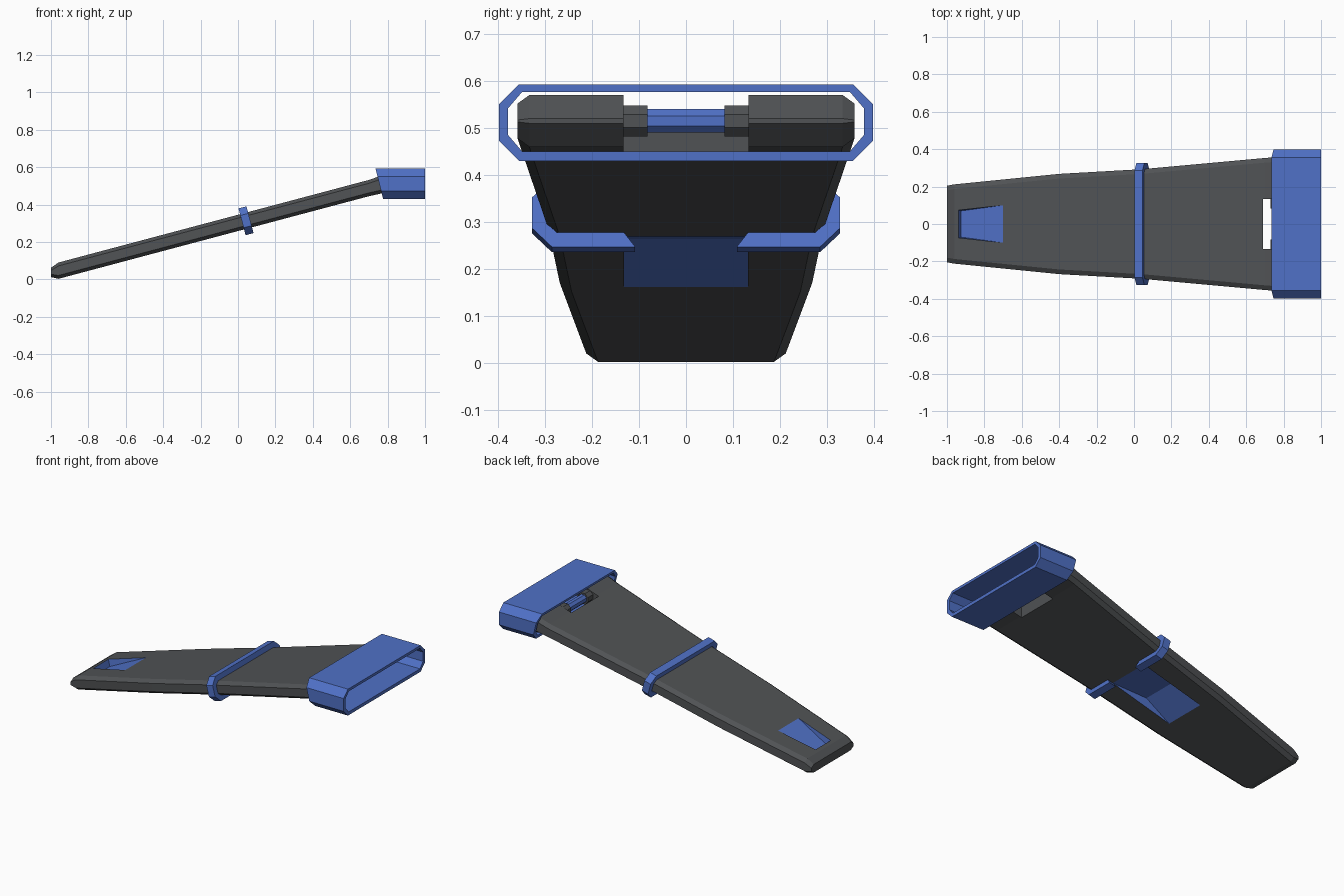
import bpy
import bmesh
from math import atan, cos, sin, pi

if "Cube" in bpy.data.objects:
    bpy.data.objects.remove(bpy.data.objects["Cube"], do_unlink=True)

SLOPE = 0.266


def material(name, rgb):
    m = bpy.data.materials.new(name)
    m.use_nodes = True
    m.diffuse_color = (*rgb, 1)
    m.node_tree.nodes["Principled BSDF"].inputs["Base Color"].default_value = (*rgb, 1)
    return m


DARK = material("charcoal", (0.08, 0.085, 0.09))
BLUE = material("blue", (0.08, 0.165, 0.57))


def loft(name, rings, slot, closed=False):
    """Skin matching rings of points; cap the ends unless the loop is closed."""
    bm = bmesh.new()
    loops = [[bm.verts.new(p) for p in ring] for ring in rings]
    n = len(loops[0])
    pairs = list(zip(loops, loops[1:]))
    if closed:
        pairs.append((loops[-1], loops[0]))
    else:
        bm.faces.new(loops[0])
        bm.faces.new(loops[-1])
    for a, b in pairs:
        for i in range(n):
            j = (i + 1) % n
            bm.faces.new((a[i], a[j], b[j], b[i]))
    bmesh.ops.recalc_face_normals(bm, faces=bm.faces)
    for f in bm.faces:
        f.material_index = slot
    mesh = bpy.data.meshes.new(name)
    bm.to_mesh(mesh)
    bm.free()
    mesh.materials.append(DARK)
    mesh.materials.append(BLUE)
    ob = bpy.data.objects.new(name, mesh)
    bpy.context.collection.objects.link(ob)
    return ob


def mid(x):
    """Height of the panel's middle plane."""
    return 0.0465 + SLOPE * (x + 0.96)


def octagon(w, low, high, cy, cz):
    half = [(w - cy, low), (w, low + cz), (w, high - cz), (w - cy, high)]
    return half + [(-y, z) for y, z in reversed(half)]


# Tapered panel: station x, bottom, top, half width
stations = [(-1.0, 0.012, 0.062, 0.205)]
for x, w in ((-0.96, 0.212), (-0.4, 0.268), (0.04, 0.293), (0.7, 0.353)):
    stations.append((x, mid(x) - 0.0435, mid(x) + 0.0435, w))
stations += [(0.77, 0.46, 0.556, 0.358), (0.81, 0.46, 0.57, 0.358), (0.86, 0.51, 0.52, 0.358)]
rings = []
for x, low, high, w in stations:
    cz = min(0.018, (high - low) * 0.3)
    rings.append([(x, y, z) for y, z in octagon(w, low, high, 0.025, cz)])
panel = loft("wing_panel", rings, 0)


# Cutters for the hinge slot and the two blue scoops
def cut(name, profile, slot):
    sides = [[(x, s * w, mid(x) + h) for x, h, w in profile] for s in (-1, 1)]
    ob = loft(name, sides, slot)
    ob.hide_render = True
    ob.hide_set(True)
    ob.display_type = 'WIRE'
    mod = panel.modifiers.new(name, 'BOOLEAN')
    mod.operation = 'DIFFERENCE'
    mod.solver = 'EXACT'
    mod.object = ob


cut("slot_cutter", [(0.69, -0.3, 0.133), (1.1, -0.3, 0.133),
                    (1.1, 0.3, 0.133), (0.69, 0.3, 0.133)], 0)
cut("upper_scoop_cutter", [(-0.65, 0.053, 0.107), (-0.94, 0.053, 0.075), (-0.925, 0.0, 0.07)], 1)
cut("lower_scoop_cutter", [(0.08, -0.053, 0.132), (-0.387, -0.053, 0.132), (-0.2, 0.015, 0.132)], 1)


# Hinge pin and its two sleeves across the slot
def barrel(name, y0, y1, r, sides, slot):
    angles = [2 * pi * (i + 0.5) / sides for i in range(sides)]
    loft(name, [[(0.762 + r * cos(a), y, 0.515 + r * sin(a)) for a in angles]
                for y in (y0, y1)], slot)


barrel("hinge_pin", -0.09, 0.09, 0.027, 8, 1)
for side, s in (("left", 1), ("right", -1)):
    barrel(side + "_hinge_sleeve", s * 0.082, s * 0.14, 0.036, 8, 0)

# Root cuff: open octagonal tube with a raked outer end
outer = octagon(0.397, 0.43, 0.593, 0.042, 0.042)
inner = octagon(0.378, 0.45, 0.577, 0.03, 0.035)


def rake(z):
    return 0.735 + 0.25 * (0.593 - z)


loft("root_cuff", [[(1, yo, zo), (rake(zo), yo, zo), (rake(zi), yi, zi), (1, yi, zi)]
                   for (yo, zo), (yi, zi) in zip(outer, inner)], 1, closed=True)

# Strap wrapped square to the panel, open below: outer y, height, inner y, height
half = [(0.108, -0.074, 0.132, -0.042), (0.285, -0.074, 0.275, -0.042),
        (0.327, -0.033, 0.296, -0.022), (0.327, 0.035, 0.292, 0.025),
        (0.285, 0.074, 0.27, 0.041)]
path = half + [(-a, b, -c, d) for a, b, c, d in reversed(half)]
tilt = atan(SLOPE)


def on_strap(u, y, h):
    return (0.043 + u * cos(tilt) - h * sin(tilt), y,
            mid(0.043) + u * sin(tilt) + h * cos(tilt))


loft("strap", [[on_strap(-0.022, yo, ho), on_strap(0.022, yo, ho),
                on_strap(0.022, yi, hi), on_strap(-0.022, yi, hi)]
               for yo, ho, yi, hi in path], 1)
